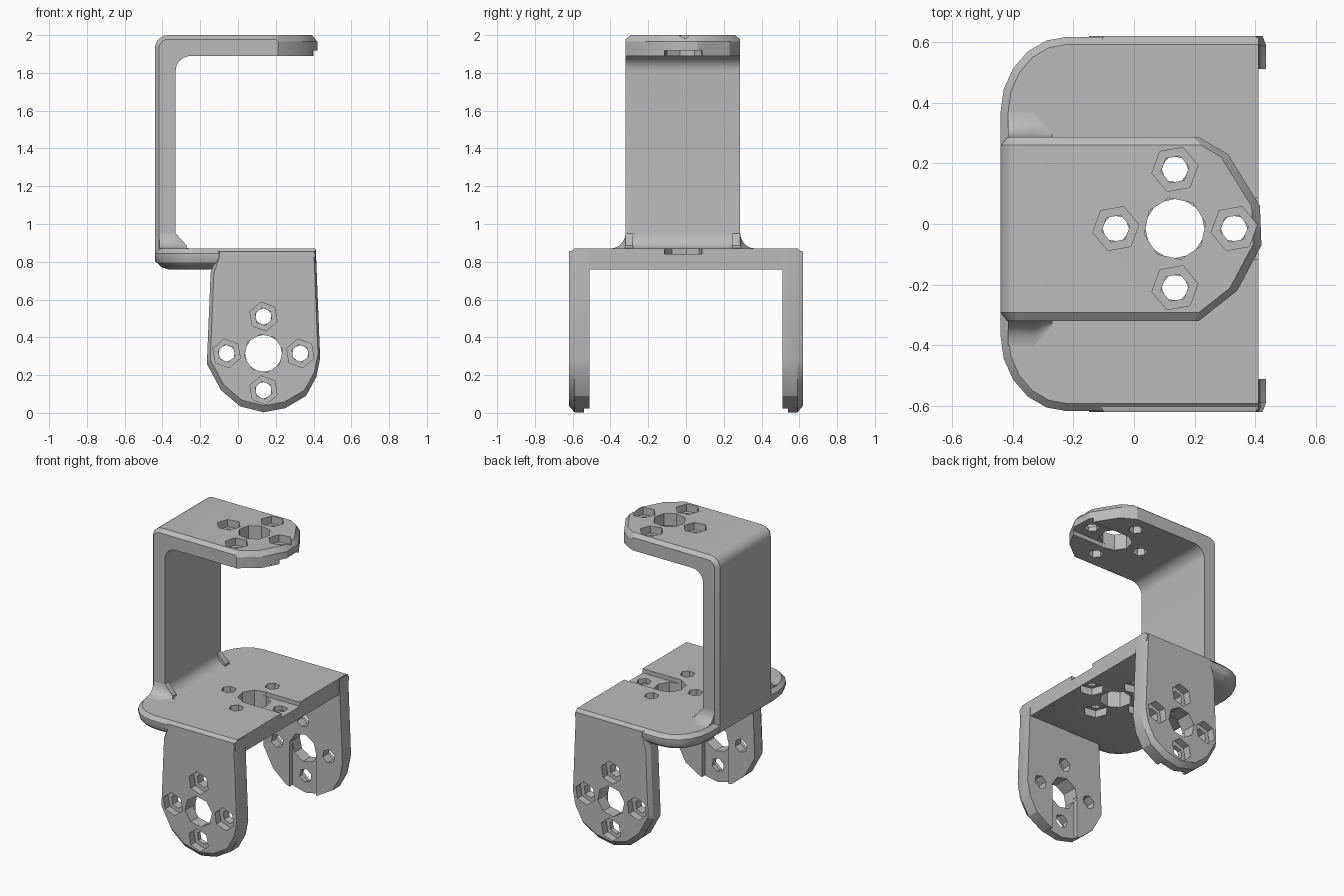
import bpy, bmesh, math
from math import cos, sin, pi, radians
from mathutils import Matrix, Vector

cube = bpy.data.objects.get("Cube")
if cube:
    bpy.data.objects.remove(cube, do_unlink=True)

grey = bpy.data.materials.new("plain grey")
grey.use_nodes = True
COLOUR = (0.5, 0.5, 0.5, 1)
grey.diffuse_color = COLOUR
grey.node_tree.nodes["Principled BSDF"].inputs["Base Color"].default_value = COLOUR


def loft(name, rings):
    """Closed solid through rings of equal point count."""
    bm = bmesh.new()
    loops = [[bm.verts.new(p) for p in ring] for ring in rings]
    n = len(loops[0])
    for a, b in zip(loops, loops[1:]):
        for i in range(n):
            j = (i + 1) % n
            bm.faces.new((a[i], a[j], b[j], b[i]))
    bm.faces.new(loops[0])
    bm.faces.new(loops[-1])
    bmesh.ops.recalc_face_normals(bm, faces=bm.faces)
    mesh = bpy.data.meshes.new(name)
    bm.to_mesh(mesh)
    bm.free()
    mesh.materials.append(grey)
    obj = bpy.data.objects.new(name, mesh)
    bpy.context.collection.objects.link(obj)
    return obj


def arc(cx, cy, rx, ry, start, end, steps):
    angles = [radians(start + (end - start) * i / steps) for i in range(steps + 1)]
    return [(cx + rx * cos(a), cy + ry * sin(a)) for a in angles]


def boolean(obj, cutter, operation="DIFFERENCE"):
    cutter.hide_render = True
    mod = obj.modifiers.new("cut", "BOOLEAN")
    mod.object, mod.operation, mod.solver = cutter, operation, "EXACT"
    bpy.context.view_layer.objects.active = obj
    bpy.ops.object.modifier_apply(modifier=mod.name)
    bpy.data.objects.remove(cutter, do_unlink=True)


def prism(points, low, high, frame):
    return loft("cutter", [[frame @ Vector((x, y, z)) for x, y in points] for z in (low, high)])


def cut_mount(obj, centre, outward, along):
    """Centre hole, four recessed screw holes and a slot on the inner side."""
    z, x = Vector(outward), Vector(along)
    frame = Matrix.Translation(centre) @ Matrix((x, z.cross(x), z)).transposed().to_4x4()

    def hole(cx, cy, radius, sides, low):
        pts = arc(cx, cy, radius, radius, 10, 370, sides)[:-1]
        boolean(obj, prism(pts, low, 0.1, frame))

    hole(0, 0, 0.103, 8, -0.2)
    for k in range(4):
        cx, cy = 0.195 * cos(k * pi / 2), 0.195 * sin(k * pi / 2)
        hole(cx, cy, 0.047, 6, -0.2)
        hole(cx, cy, 0.077, 6, -0.05)
    slot = [(0, -0.1), (0.5, -0.1), (0.5, 0.1), (0, 0.1)]
    boolean(obj, prism(slot, -0.2, -0.081, frame))


def finish(obj):
    bpy.ops.object.select_all(action="DESELECT")
    obj.select_set(True)
    bpy.context.view_layer.objects.active = obj
    bpy.ops.object.shade_smooth_by_angle(angle=radians(25))


# Upper arm: column and top plate, with chamfered outer edges
def arm_profile(d):
    return ([(-0.44 + d, 0.80)]
            + arc(-0.37, 1.93, 0.07 - d, 0.07 - d, 180, 90, 5)
            + [(0.6, 2 - d), (0.6, 1.89)]
            + arc(-0.25, 1.81, 0.08, 0.08, 90, 180, 6)
            + arc(-0.25, 0.95, 0.08, 0.08, 180, 270, 6)
            + [(-0.25, 0.80)])


arm = loft("upper_arm", [[(x, y, z) for x, z in arm_profile(d)] for y, d in
                         ((-0.32, 0.022), (-0.292, 0), (0.26, 0), (0.287, 0.022))])

# Rounded end of the top plate
END = [(-1, 0.33), (0.19, 0.3), (0.31, 0.23), (0.415, 0.06),
       (0.42, -0.07), (0.34, -0.22), (0.2, -0.33), (-1, -0.36)]
trim = loft("trim", [[(-0.3 + (x + 0.3) * s, y * s, z) for x, y in END]
                     for z, s in ((0.5, 1), (1.965, 1), (2.02, 0.94))])
boolean(arm, trim, "INTERSECT")
cut_mount(arm, (0.135, -0.015, 2), (0, 0, 1), (1, 0, 0))
finish(arm)


# Base plate, with a rounded underside and large corners on the column side
def plate_outline(d):
    rx, ry = 0.22 - d, 0.25 - d
    return ([(0.41, 0.617 - d)] + arc(-0.22, 0.367, rx, ry, 90, 180, 5)
            + arc(-0.22, -0.367, rx, ry, 180, 270, 5) + [(0.41, -0.617 + d)])


plate = loft("base_plate", [[(x, y, z) for x, y in plate_outline(d)] for z, d in
                            ((0.76, 0.07), (0.772, 0.035), (0.795, 0.01),
                             (0.825, 0), (0.845, 0), (0.87, 0.025))])
cut_mount(plate, (0.135, -0.015, 0.76), (0, 0, -1), (1, 0, 0))
finish(plate)

# Fillets beside the foot of the column
for name, side, face in (("front_fillet", -1, 0.32), ("back_fillet", 1, 0.287)):
    rings = []
    for x, r in ((-0.415, 0.08), (-0.33, 0.08), (-0.27, 0.015)):
        curve = arc(face + r, 0.87 + r, r, r, 180, 270, 5)
        ring = [(face - 0.04, 0.82), (face - 0.04, 0.87 + r)] + curve + [(face + r, 0.82)]
        rings.append([(x, side * y, z) for y, z in ring])
    finish(loft(name, rings))

# Legs with faceted round ends and chamfered outer faces
LEG = [(0.412, 0.862), (0.435, 0.29), (0.415, 0.19), (0.36, 0.09), (0.25, 0.025),
       (0.135, 0.003), (0.01, 0.035), (-0.09, 0.12), (-0.165, 0.26),
       (-0.145, 0.74), (-0.115, 0.83), (-0.115, 0.862)]
for name, side in (("front_leg", -1), ("back_leg", 1)):
    leg = loft(name, [[(0.2 + (x - 0.2) * s, side * y, 0.7 + (z - 0.7) * s) for x, z in LEG]
                      for y, s in ((0.51, 1), (0.59, 1), (0.62, 0.95))])
    cut_mount(leg, (0.135, side * 0.62, 0.315), (0, side, 0), (0, 0, -1))
    finish(leg)
